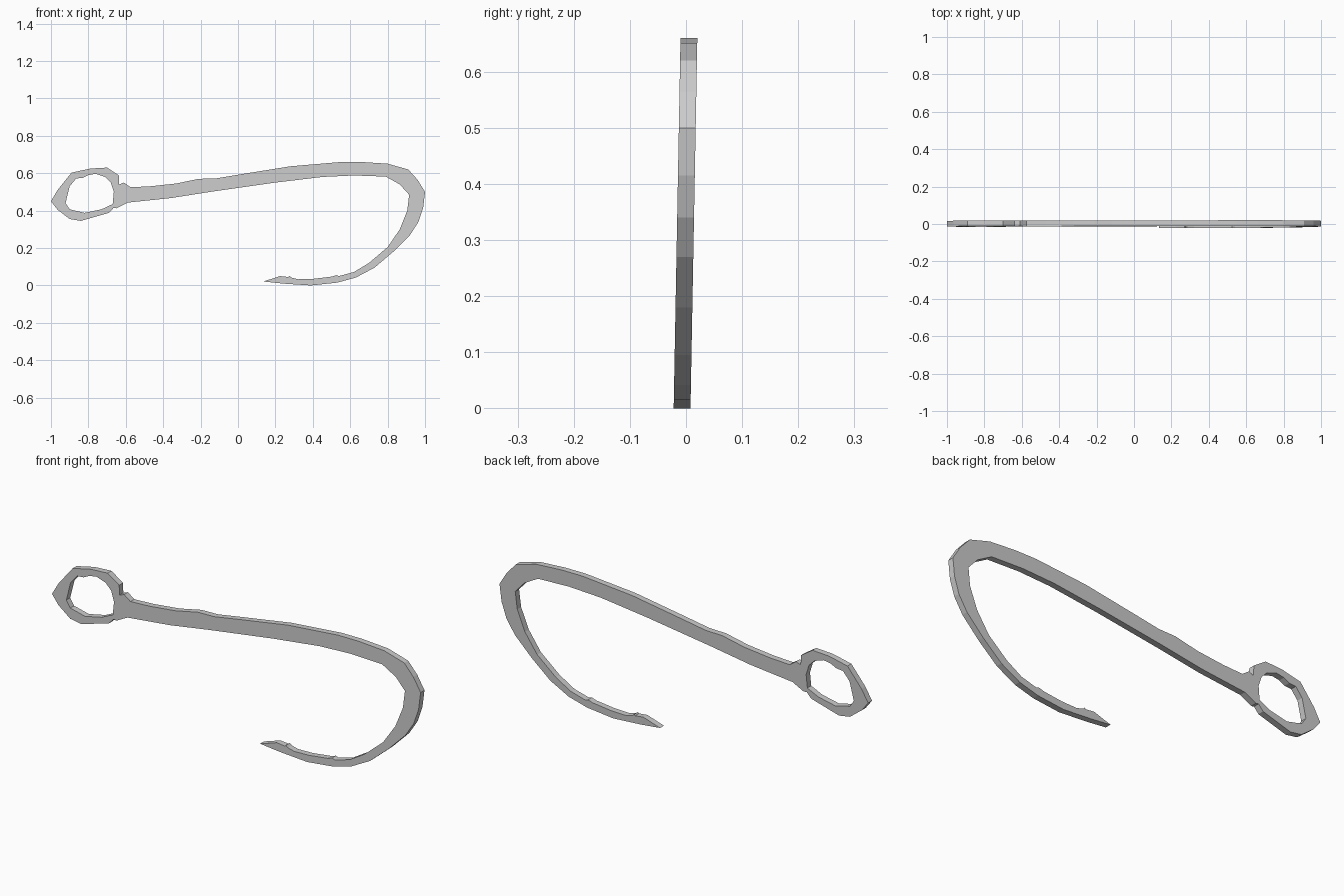
import bpy, bmesh

if "Cube" in bpy.data.objects:
    bpy.data.objects.remove(bpy.data.objects["Cube"])

# Side profile (x, z), listed section by section around the hook
eye_top = [(-1, .45), (-.965, .51), (-.89, .603), (-.79, .625), (-.70, .63), (-.637, .588),
           (-.635, .54), (-.61, .55), (-.575, .525)]
shank_top = [(-.47, .53), (-.33, .545), (-.21, .57), (-.12, .572), (0, .592), (.28, .637), (.55, .66)]
bend_outer = [(.66, .66), (.80, .651), (.91, .62), (.96, .565), (1, .50), (.99, .415),
              (.965, .34), (.92, .27), (.83, .18), (.73, .095), (.63, .042), (.53, .015)]
point_tip = [(.39, 0), (.24, .01), (.135, .021), (.225, .05), (.27, .045), (.275, .051),
             (.285, .042), (.32, .033), (.40, .035), (.50, .047), (.525, .055), (.54, .05)]
bend_inner = [(.62, .072), (.70, .12), (.80, .205), (.865, .30), (.905, .40), (.915, .485),
              (.865, .54), (.79, .582)]
shank_bottom = [(.62, .588), (.45, .58), (.2, .55), (-.15, .50), (-.36, .467), (-.59, .443)]
eye_bottom = [(-.65, .412), (-.665, .415), (-.69, .388), (-.84, .345), (-.90, .355), (-.965, .405)]
eye_hole = [(-.922, .44), (-.90, .53), (-.865, .572), (-.83, .575), (-.80, .59), (-.76, .597),
            (-.71, .58), (-.68, .55), (-.664, .50), (-.67, .435), (-.73, .407), (-.82, .388), (-.90, .407)]

THICK = 0.030


def lean(z):
    """Front-face depth: the flat plate tilts slightly backwards going up."""
    return -0.022 + 0.0185 * z


def add_loop(bm, pts):
    vs = [bm.verts.new((x, lean(z), z)) for x, z in pts]
    return [bm.edges.new((vs[i - 1], vs[i])) for i in range(len(vs))]


# Fill the outline around the eye hole, then extrude to plate thickness
bm = bmesh.new()
outline = eye_top + shank_top + bend_outer + point_tip + bend_inner + shank_bottom + eye_bottom
edges = add_loop(bm, outline) + add_loop(bm, eye_hole)
bmesh.ops.triangle_fill(bm, edges=edges, use_beauty=True, normal=(0, -1, 0))
ext = bmesh.ops.extrude_face_region(bm, geom=bm.faces[:], use_keep_orig=True)
bmesh.ops.translate(bm, vec=(0, THICK, 0),
                    verts=[g for g in ext["geom"] if isinstance(g, bmesh.types.BMVert)])
bmesh.ops.recalc_face_normals(bm, faces=bm.faces[:])

mesh = bpy.data.meshes.new("fish_hook")
bm.to_mesh(mesh)
bm.free()
hook = bpy.data.objects.new("fish_hook", mesh)
bpy.context.collection.objects.link(hook)
